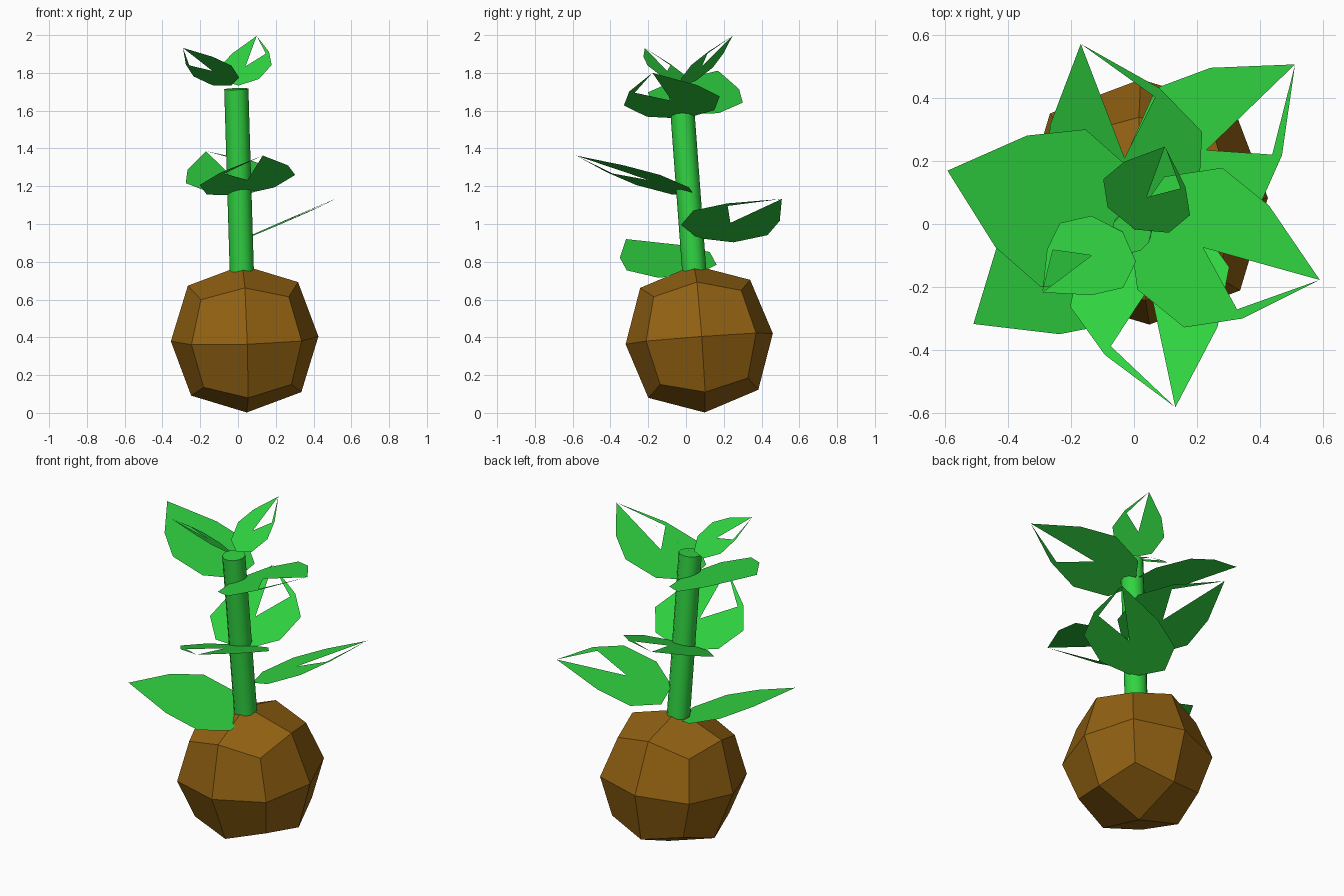
import bpy, bmesh, math
from mathutils import Vector, Matrix

cube = bpy.data.objects.get("Cube")
if cube:
    bpy.data.objects.remove(cube)


def make_material(name, rgb):
    mat = bpy.data.materials.new(name)
    mat.use_nodes = True
    mat.diffuse_color = (*rgb, 1)
    mat.node_tree.nodes["Principled BSDF"].inputs["Base Color"].default_value = (*rgb, 1)
    return mat


green = make_material("leaf_green", (0.03, 0.66, 0.053))
brown = make_material("bulb_brown", (0.283, 0.119, 0.006))


def finish(name, bm, mat):
    mesh = bpy.data.meshes.new(name)
    bm.to_mesh(mesh)
    bm.free()
    mesh.materials.append(mat)
    obj = bpy.data.objects.new(name, mesh)
    bpy.context.collection.objects.link(obj)
    return obj


# The plant leans slightly along this axis
stem_bottom = Vector((0.021, 0.046, 0.72))
stem_top = Vector((-0.009, -0.028, 1.715))
axis = stem_top - stem_bottom
lean = Vector((0, 0, 1)).rotation_difference(axis).to_matrix().to_4x4()

# Bulb: a once-divided cube pushed out to a faceted ball
bm = bmesh.new()
bmesh.ops.create_cube(bm, size=2)
bmesh.ops.subdivide_edges(bm, edges=bm.edges[:], cuts=1, use_grid_fill=True)
radius = {1: 0.391, 2: 0.413, 3: 0.403}  # face centres, edge middles, corners
for v in bm.verts:
    kind = sum(abs(c) > 0.5 for c in v.co)
    v.co = v.co.normalized() * radius[kind]
bm.transform(Matrix.Translation((0.035, 0.07, 0.392)) @ lean @ Matrix.Rotation(math.radians(2), 4, "Z"))
finish("bulb", bm, brown)

# Stem: leaning cylinder with smooth sides
bm = bmesh.new()
bmesh.ops.create_cone(bm, cap_ends=True, segments=12, radius1=0.064, radius2=0.064, depth=axis.length)
bm.transform(Matrix.Translation((stem_bottom + stem_top) / 2) @ lean)
stem = finish("stem", bm, green)
bpy.context.view_layer.objects.active = stem
stem.select_set(True)
bpy.ops.object.shade_smooth_by_angle(angle=math.radians(40))
stem.select_set(False)


def leaf(name, centre, heading, slope, scale=1.0, slit=True):
    """Flat octagon with one corner drawn out to a tip; slope is its rise along x and y."""
    a = math.radians(heading)
    gx, gy = slope
    normal = Vector((-gx, -gy, 1)).normalized()
    u = Vector((math.cos(a), math.sin(a), gx * math.cos(a) + gy * math.sin(a))).normalized()
    v = normal.cross(u)
    bm = bmesh.new()

    def point(r, angle):
        r *= scale
        return bm.verts.new(Vector(centre) + u * r * math.cos(angle) + v * r * math.sin(angle))

    middle = point(0, 0)
    rim = [point(0.412 if i == 0 else 0.262, i * math.pi / 4) for i in range(8)]
    for i in range(6):
        bm.faces.new((middle, rim[i], rim[i + 1]))
    if slit:
        # Open wedge beside the tip, leaving a thin strip at the rim
        inner = point(0.228, 7 * math.pi / 4)
        bm.faces.new((middle, rim[6], rim[7], inner))
        bm.faces.new((inner, rim[7], rim[0]))
    else:
        bm.faces.new((middle, rim[6], rim[7]))
        bm.faces.new((middle, rim[7], rim[0]))
    finish(name, bm, green)


# Three opposite pairs up the stem
leaf("lower_leaf_left", (0.23, 0.235, 1.006), 44, (0.43, 0.02))
leaf("lower_leaf_right", (-0.185, -0.094, 0.803), 214.5, (-0.36, 0.0), slit=False)
leaf("middle_leaf_front", (0.05, -0.2, 1.233), -78, (0.18, -0.30))
leaf("middle_leaf_back", (-0.03, 0.21, 1.248), 111, (0.0, 0.38))
leaf("upper_leaf_left", (0.22, -0.075, 1.652), -15.5, (0.40, 0.0))
leaf("upper_leaf_right", (-0.225, 0.05, 1.67), 162, (-0.385, 0.0), slit=False)

# Small steep pair at the crown
leaf("crown_leaf_front", (-0.135, -0.10, 1.81), 217, (-0.33, -0.60), scale=0.56)
leaf("crown_leaf_back", (0.04, 0.085, 1.835), 70, (0.40, 0.85), scale=0.57)
